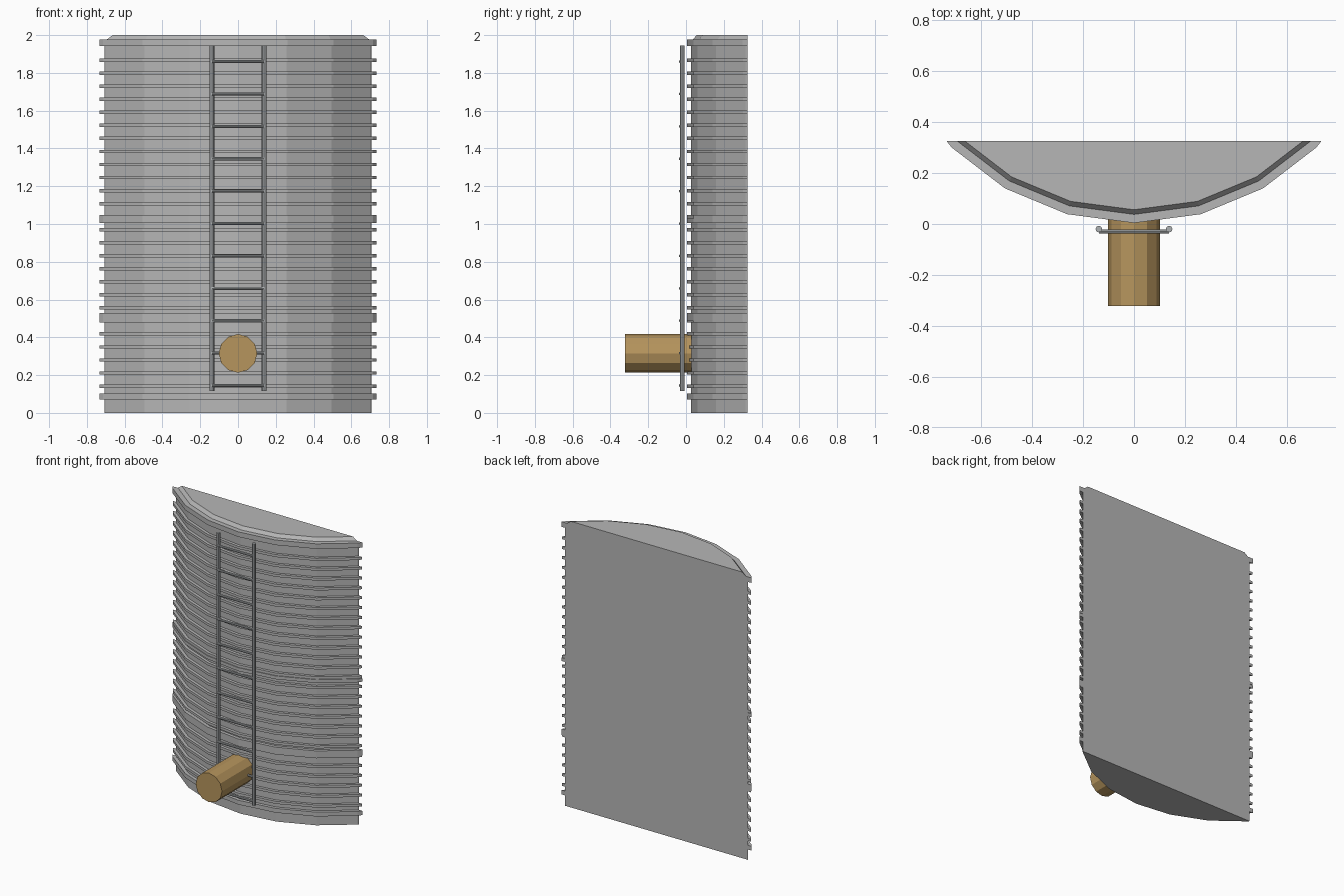
import bpy, bmesh, math
from mathutils import Matrix

if "Cube" in bpy.data.objects:
    bpy.data.objects.remove(bpy.data.objects["Cube"])

CY, BACK = 1.016, 0.325   # tank axis and flat back plane


def material(name, rgb):
    m = bpy.data.materials.new(name)
    m.diffuse_color = (*rgb, 1)
    m.use_nodes = True
    m.node_tree.nodes["Principled BSDF"].inputs["Base Color"].default_value = m.diffuse_color
    return m


GREY = material("galvanised grey", (0.47, 0.47, 0.47))
STEEL = material("ladder steel", (0.42, 0.44, 0.45))
TAN = material("pipe tan", (0.47, 0.30, 0.11))


def finish(name, bm, mat):
    bmesh.ops.recalc_face_normals(bm, faces=bm.faces)
    me = bpy.data.meshes.new(name)
    bm.to_mesh(me)
    bm.free()
    me.materials.append(mat)
    ob = bpy.data.objects.new(name, me)
    bpy.context.collection.objects.link(ob)
    return ob


def tank_slice(bm, z0, z1, r0, r1):
    """Front slice of a 24-sided drum, cut flat at the back."""
    part = bmesh.new()
    bmesh.ops.create_cone(part, cap_ends=True, segments=24, radius1=r0, radius2=r1, depth=z1 - z0,
                          matrix=Matrix.Translation((0, CY, (z0 + z1) / 2)))
    cut = bmesh.ops.bisect_plane(part, geom=part.verts[:] + part.edges[:] + part.faces[:],
                                 plane_co=(0, BACK, 0), plane_no=(0, 1, 0), clear_outer=True)
    edges = [e for e in cut["geom_cut"] if isinstance(e, bmesh.types.BMEdge)]
    bmesh.ops.holes_fill(part, edges=edges)
    tmp = bpy.data.meshes.new("tmp")
    part.to_mesh(tmp)
    part.free()
    bm.from_mesh(tmp)
    bpy.data.meshes.remove(tmp)


def rod(bm, centre, radius, length, axis, sides):
    turn = {"X": Matrix.Rotation(math.pi / 2, 4, "Y"),
            "Y": Matrix.Rotation(math.pi / 2, 4, "X"),
            "Z": Matrix.Identity(4)}[axis]
    bmesh.ops.create_cone(bm, cap_ends=True, segments=sides, radius1=radius, radius2=radius,
                          depth=length, matrix=Matrix.Translation(centre) @ turn)


# Tank wall
bm = bmesh.new()
tank_slice(bm, 0, 1.975, 0.99, 0.99)
finish("tank_wall", bm, GREY)

# Bevelled roof
bm = bmesh.new()
tank_slice(bm, 1.97, 2.0, 0.985, 0.96)
finish("tank_roof", bm, GREY)

# Thin corrugation ribs
bm = bmesh.new()
for k in range(26):
    z = 1.867 - 0.069 * k
    tank_slice(bm, z - 0.009, z + 0.009, 1.01, 1.01)
finish("tank_ribs", bm, GREY)

# Wider hoops
bm = bmesh.new()
for z0, z1 in ((1.943, 1.978), (1.005, 1.028), (0.487, 0.53), (0.072, 0.102)):
    tank_slice(bm, z0, z1, 1.012, 1.012)
finish("tank_hoops", bm, GREY)

# Ladder
bm = bmesh.new()
for x in (-0.138, 0.138):
    rod(bm, (x, -0.02, 1.03), 0.013, 1.83, "Z", 8)
finish("ladder_rails", bm, STEEL)
bm = bmesh.new()
for k in range(11):
    rod(bm, (0, -0.03, 0.145 + 0.1715 * k), 0.008, 0.276, "X", 8)
finish("ladder_rungs", bm, STEEL)

# Outlet pipe
bm = bmesh.new()
rod(bm, (0, -0.146, 0.315), 0.102, 0.352, "Y", 12)
finish("outlet_pipe", bm, TAN)
